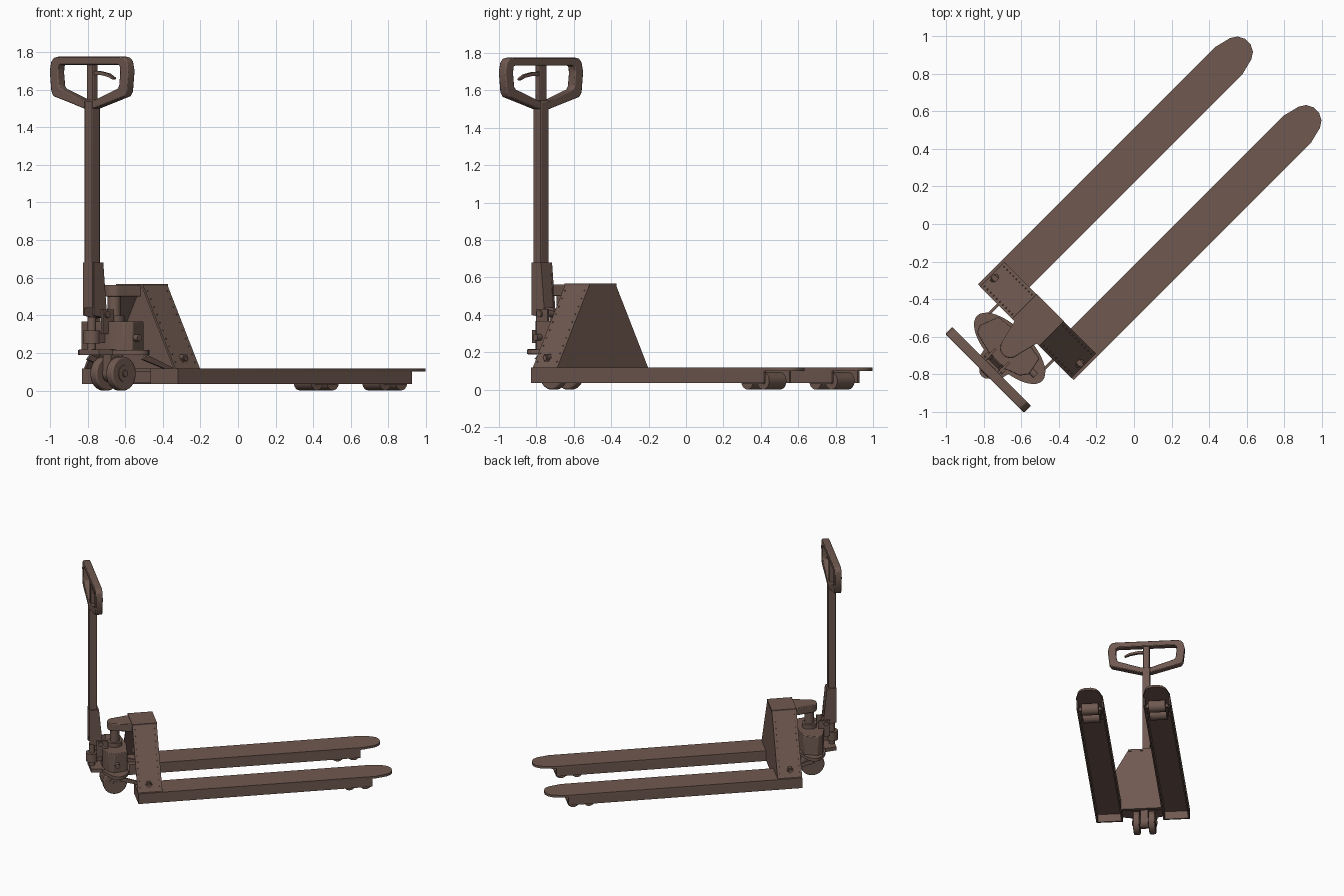
import bpy, bmesh, math
from mathutils import Matrix

# The truck is built along +X (forks) and turned 45 degrees into place.
TURN = Matrix.Rotation(math.radians(45), 4, 'Z')
paint = bpy.data.materials.new("brown_paint")
paint.diffuse_color = (0.16, 0.10, 0.08, 1)

AXES = {'x': lambda a, b, h: (h, a, b),
        'y': lambda a, b, h: (a, h, b),
        'z': lambda a, b, h: (a, b, h)}


def prism(axis, pts, lo, hi):
    return axis, pts, lo, hi


def box(x0, x1, y0, y1, z0, z1):
    return prism('z', [(x0, y0), (x1, y0), (x1, y1), (x0, y1)], z0, z1)


def disc(axis, a, b, r, lo, hi, n=32, rb=None):
    rb = rb or r
    pts = [(a + r * math.cos(2 * math.pi * i / n), b + rb * math.sin(2 * math.pi * i / n)) for i in range(n)]
    return prism(axis, pts, lo, hi)


def build(name, parts, bevel=0):
    bm = bmesh.new()
    for axis, pts, lo, hi in parts:
        f = AXES[axis]
        a = [bm.verts.new(f(p, q, lo)) for p, q in pts]
        b = [bm.verts.new(f(p, q, hi)) for p, q in pts]
        bm.faces.new(a)
        bm.faces.new(b[::-1])
        for i in range(len(pts)):
            j = (i + 1) % len(pts)
            bm.faces.new((a[i], b[i], b[j], a[j]))
    return finish(name, bm, bevel)


def finish(name, bm, bevel=0):
    bmesh.ops.recalc_face_normals(bm, faces=bm.faces)
    bm.transform(TURN)
    me = bpy.data.meshes.new(name)
    bm.to_mesh(me)
    bm.free()
    me.materials.append(paint)
    ob = bpy.data.objects.new(name, me)
    bpy.context.collection.objects.link(ob)
    bpy.ops.object.select_all(action='DESELECT')
    ob.select_set(True)
    bpy.context.view_layer.objects.active = ob
    bpy.ops.object.shade_smooth_by_angle(angle=math.radians(30))
    if bevel:
        m = ob.modifiers.new("edge", 'BEVEL')
        m.width, m.segments, m.limit_method = bevel, 2, 'ANGLE'
    return ob


def flip(pts, s):
    return [(a, b * s) for a, b in pts]


for s, side in ((1, "left"), (-1, "right")):
    # Fork: open channel with a flat rounded tip
    outline = [(-0.813, 0.155), (0.97, 0.155), (1.06, 0.178), (1.095, 0.2), (1.113, 0.235),
               (1.113, 0.28), (1.095, 0.315), (1.06, 0.338), (0.97, 0.36), (-0.813, 0.36)]
    y0, y1 = sorted((0.155 * s, 0.36 * s))
    build(side + "_fork", [
        prism('z', flip(outline, s), 0.1, 0.118),
        box(-0.813, 0.95, y0, y0 + 0.012, 0.035, 0.101),
        box(-0.813, 0.95, y1 - 0.012, y1, 0.035, 0.101),
        box(-0.813, -0.8, y0 + 0.012, y1 - 0.012, 0.035, 0.101)])

    # Load rollers with their axles
    c = 0.2575 * s
    for k, u in enumerate((0.786, 0.906)):
        build(f"{side}_load_roller_{k + 1}", [
            disc('y', u, 0.047, 0.046, c - 0.065, c + 0.065),
            disc('y', u, 0.047, 0.012, c - 0.1, c + 0.1, 12)])
    build(side + "_roller_link", [box(0.77, 0.92, c + d - 0.006, c + d + 0.006, 0.03, 0.065)
                                  for d in (-0.075, 0.075)])

    # Slanted side of the tower with bolt and rivets
    def slope(z):
        return 0.345 - (z - 0.115) * 0.245 / 0.445
    wall = [(0.345, 0.115), (0.1, 0.56), (0.086, 0.56), (0.331, 0.115)]
    build(side + "_tower_wall", [prism('x', [(a * s, z) for a, z in wall], -0.815, -0.63)])
    build(side + "_tower_bolt", [disc('y', -0.728, 0.17, 0.024, s * 0.29, s * 0.332, 6),
                                 disc('y', -0.728, 0.17, 0.014, s * 0.3, s * 0.34, 16)])
    rivets = []
    for i in range(10):
        z = 0.15 + i * 0.042
        for u in (-0.65, -0.797):
            rivets.append(disc('y', u, z, 0.004, s * (slope(z) - 0.006), s * (slope(z) + 0.004), 8))
    build(side + "_rivets", rivets)

    # Steering wheel with hub
    w = 0.06 * s
    build(side + "_steer_wheel", [disc('y', -0.94, 0.09, 0.09, w - 0.025, w + 0.025, 40)], 0.008)
    build(side + "_steer_hub", [disc('y', -0.94, 0.09, 0.045, w - 0.029, w + 0.029, 24),
                                disc('y', -0.94, 0.09, 0.018, w - 0.036, w + 0.036, 16)])

    # Push link running down to the forks
    build(side + "_push_link", [prism('y', [(-0.93, 0.165), (-0.9, 0.19), (-0.7, 0.12), (-0.71, 0.1)],
                                      0.2 * s, 0.215 * s)])

# Tower front, cap and cross member
build("tower_front", [prism('x', [(-0.335, 0.115), (0.335, 0.115), (0.092, 0.558), (-0.092, 0.558)], -0.642, -0.63)])
build("tower_cap", [box(-0.815, -0.628, -0.102, 0.102, 0.55, 0.567)])
build("cross_member", [box(-0.66, -0.63, -0.16, 0.16, 0.04, 0.118),
                       box(-0.72, -0.64, -0.16, 0.16, 0.1, 0.118)])

# Lift bracket reaching over the piston
arc = [(-0.93 - 0.055 * math.cos(t), 0.055 * math.sin(t))
       for t in [math.radians(-90 + 15 * i) for i in range(13)]]
build("lift_bracket", [prism('z', arc + [(-0.81, 0.085), (-0.81, -0.085)], 0.5, 0.562)], 0.005)

# Pump: base plate with lobes, body, piston
build("pump_base", [disc('z', -0.935, 0, 0.11, 0.19, 0.215, 40, 0.245),
                    prism('z', [(-1.12, -0.075), (-0.94, -0.11), (-0.94, 0.11), (-1.12, 0.075)], 0.188, 0.217)])
build("pump_body", [prism('z', [(-1.0, -0.14), (-0.96, -0.17), (-0.86, -0.15), (-0.84, 0), (-0.86, 0.16),
                                (-0.96, 0.2), (-1.0, 0.18), (-1.03, 0.06), (-1.03, -0.06)], 0.21, 0.367)], 0.005)
build("piston", [disc('z', -0.93, 0, 0.035, 0.36, 0.505),
                 disc('z', -0.93, 0, 0.055, 0.36, 0.4)])
build("wheel_carrier", [box(-0.985, -0.895, -0.03, 0.03, 0.09, 0.195),
                        disc('y', -0.94, 0.09, 0.045, -0.03, 0.03)])
build("pump_plunger", [disc('z', -1.1, 0, 0.045, 0.25, 0.32),
                       disc('z', -1.1, 0, 0.024, 0.21, 0.39, 20),
                       box(-1.1, -1.0, -0.03, 0.03, 0.255, 0.315)])
build("release_valve", [disc('y', -0.94, 0.28, 0.018, -0.2, -0.15, 16)])

# Tiller: yoke, pivot, tube
build("tiller_yoke", [prism('y', [(-1.125, 0.4), (-1.025, 0.38), (-1.055, 0.68), (-1.125, 0.68)], y, y + 0.012)
                      for y in (-0.042, 0.03)] +
      [prism('y', [(-1.127, 0.44), (-1.035, 0.44), (-1.055, 0.68), (-1.127, 0.68)], -0.034, 0.034)])
build("yoke_brackets", [box(-1.075, -0.99, y, y + 0.014, 0.3, 0.43) for y in (-0.058, 0.044)])
build("tiller_pivot", [disc('y', -1.045, 0.405, 0.018, -0.068, 0.068, 20)])
build("tiller_tube", [box(-1.125, -1.067, -0.03, 0.03, 0.5, 1.54),
                      box(-1.115, -1.077, -0.024, 0.024, 1.53, 1.74)], 0.004)

# Handle loop
outer = [(0, 1.775), (0.235, 1.775), (0.265, 1.77), (0.284, 1.75), (0.296, 1.7), (0.284, 1.59),
         (0.268, 1.565), (0.04, 1.5), (0, 1.5)]
inner = [(0, 1.732), (0.215, 1.732), (0.226, 1.73), (0.231, 1.722), (0.234, 1.69), (0.226, 1.62),
         (0.213, 1.605), (0.04, 1.545), (0, 1.545)]
bm = bmesh.new()
rings = []
for loop, u in ((outer, -1.123), (outer, -1.07), (inner, -1.07), (inner, -1.123)):
    pts = loop + [(-y, z) for y, z in loop[-2:0:-1]]
    rings.append([bm.verts.new((u, y, z)) for y, z in pts])
n = len(rings[0])
for k in range(4):
    a, b = rings[k], rings[(k + 1) % 4]
    for i in range(n):
        j = (i + 1) % n
        bm.faces.new((a[i], a[j], b[j], b[i]))
finish("handle_loop", bm, 0.006)

# Release lever inside the handle
build("release_lever", [prism('x', [(-0.02, 1.7), (-0.07, 1.697), (-0.13, 1.685), (-0.17, 1.662), (-0.165, 1.653),
                                    (-0.125, 1.668), (-0.07, 1.678), (-0.02, 1.678)], -1.106, -1.086)])
